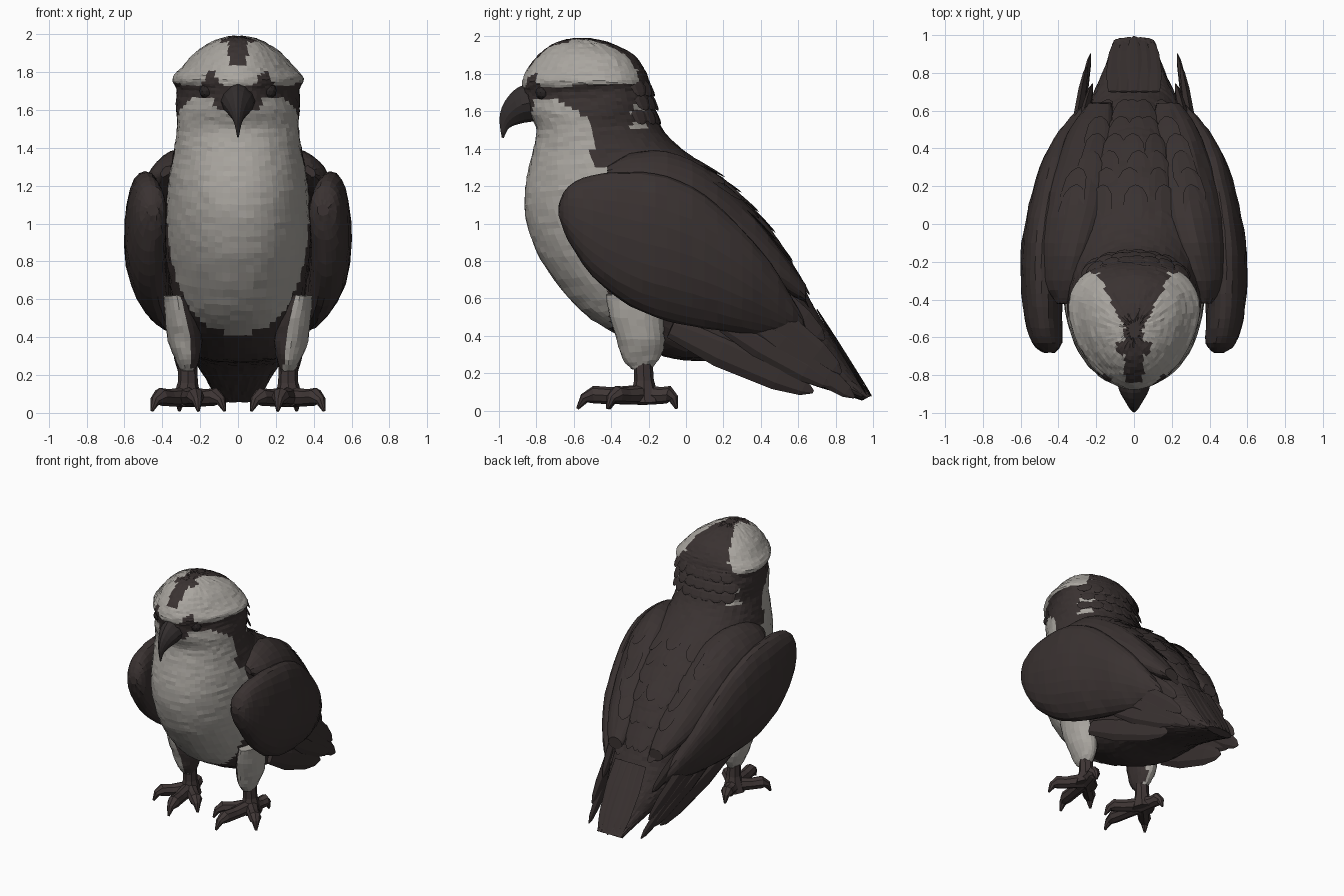
import bpy, bmesh, math, random
from mathutils import Vector
from mathutils.bvhtree import BVHTree

random.seed(4)
cube = bpy.data.objects.get("Cube")
if cube:
    bpy.data.objects.remove(cube)


def material(name, rgb):
    m = bpy.data.materials.new(name)
    m.use_nodes = True
    m.diffuse_color = (*rgb, 1)
    m.node_tree.nodes["Principled BSDF"].inputs["Base Color"].default_value = (*rgb, 1)
    return m


DARK = material("dark brown plumage", (.042, .032, .031))
PALE = material("pale grey plumage", (.40, .38, .35))
HORN = material("dark horn", (.034, .028, .028))
FOOT = material("brown foot skin", (.05, .037, .036))
EYE = material("dark eye", (.022, .018, .018))


def spline(rows, steps):
    """Smoothly fill in extra rows between the given ones."""
    out = []
    for i in range(len(rows) - 1):
        quad = [rows[max(0, min(len(rows) - 1, i + k))] for k in (-1, 0, 1, 2)]
        for s in range(steps):
            t = s / steps
            out.append([b + .5 * t * (c - a + t * (2 * a - 5 * b + 4 * c - d + t * (3 * (b - c) + d - a)))
                        for a, b, c, d in zip(*quad)])
    return out + [list(rows[-1])]


def skin(bm, rings):
    """Bridge rings of points into a closed skin."""
    loops = [[bm.verts.new(p) for p in ring] for ring in rings]
    n = len(loops[0])
    for a, b in zip(loops, loops[1:]):
        for i in range(n):
            j = (i + 1) % n
            bm.faces.new((a[i], a[j], b[j], b[i]))
    bm.faces.new(loops[0])
    bm.faces.new(loops[-1][::-1])


def loft(bm, rows, sides=24, steps=3, side=1, power=2, jitter=.003, shape=None):
    """Rows hold edge y, z, opposite edge y, z, half width and centre x."""
    rings = []
    for y0, z0, y1, z1, w, xc in spline(rows, steps):
        ring = []
        for k in range(sides):
            a = math.tau * k / sides
            u, v = (math.copysign(abs(f) ** (2 / power), f) for f in (math.cos(a), math.sin(a)))
            p = Vector((xc + w * v, (y0 + y1 + (y0 - y1) * u) / 2, (z0 + z1 + (z0 - z1) * u) / 2))
            if shape:
                shape(p)
            p += Vector([random.uniform(-jitter, jitter) for _ in range(3)])
            p.x *= side
            ring.append(p)
        rings.append(ring)
    skin(bm, rings)


def sweep(bm, pts, widths, thick, up, sides=8):
    """Sweep an oval along points; thick scales it along the up direction."""
    pts = [Vector(p) for p in pts]
    rings = []
    for i, p in enumerate(pts):
        d = (pts[min(i + 1, len(pts) - 1)] - pts[max(i - 1, 0)]).normalized()
        across = d.cross(Vector(up)).normalized()
        over = across.cross(d)
        rings.append([p + widths[i] * (across * math.cos(a) + over * thick * math.sin(a))
                      for a in (math.tau * k / sides for k in range(sides))])
    skin(bm, rings)


def feather(bm, start, end, width, up, thick=.16):
    start, end = Vector(start), Vector(end)
    pts = [start.lerp(end, t) for t in (0, .35, .75, .93, 1)]
    sweep(bm, pts, [width * f for f in (.6, 1, .85, .5, .1)], thick, up, 6)


def part(name, bm, mats, rule=None):
    bmesh.ops.recalc_face_normals(bm, faces=bm.faces)
    if rule:
        for f in bm.faces:
            f.material_index = rule(f)
    me = bpy.data.meshes.new(name)
    bm.to_mesh(me)
    for m in mats:
        me.materials.append(m)
    bpy.context.collection.objects.link(bpy.data.objects.new(name, me))


# Shaping: face narrows forward, wings tuck in below, mantle slopes outward
def narrow_face(p):
    blend = max(0, min(1, (p.z - 1.52) / .15))
    p.x *= 1 + blend * .75 * (p.y + .5)


def tuck_wing(p):
    p.x -= .4 * max(0, .9 - p.z) ** 2


def slope_mantle(p):
    p.z -= .5 * max(0, p.x - .32)


# Plumage pattern of the head and body: 0 dark, 1 pale
def plumage(face):
    x, y, z = face.calc_center_median()
    x = abs(x)
    brow = 1.745
    if y < -.6:
        brow = 1.73 + max(0, .09 - abs(x - .14) * 1.6)
    if z > brow:
        stripe = .09 if abs(y + .66) < .035 else .05 + max(0, y + .55) * .5
        if z < 1.83:
            stripe = 0
        return int(y < -.26 and x > stripe)
    if z > 1.3:
        spot = abs(y + .25) < .04 and (abs(z - 1.61) < .02 or abs(z - 1.53) < .02)
        cheek = 1.66 if x > .12 else 1.61
        return int(spot or (z < cheek and y < min(-.5, -.68 + (1.66 - z) * 1.5)))
    return int(y < -.39)


# Head, body and tail in one skin, from crown to tail tip
body_rows = [
    (-.60, 1.99, -.52, 1.99, .03), (-.70, 1.965, -.42, 1.97, .125), (-.79, 1.90, -.29, 1.91, .225),
    (-.85, 1.82, -.225, 1.83, .295), (-.875, 1.76, -.20, 1.77, .343), (-.865, 1.70, -.18, 1.71, .318),
    (-.84, 1.60, -.165, 1.62, .322), (-.80, 1.50, -.14, 1.53, .32), (-.82, 1.38, -.05, 1.42, .335),
    (-.85, 1.25, .10, 1.31, .36), (-.865, 1.10, .25, 1.20, .375), (-.83, .93, .40, 1.03, .385),
    (-.76, .78, .50, .90, .38), (-.60, .57, .58, .76, .36), (-.43, .44, .65, .62, .34),
    (-.12, .29, .72, .49, .32), (.15, .26, .77, .41, .28), (.40, .22, .82, .33, .23),
    (.70, .13, .90, .20, .16), (.94, .055, .99, .08, .11)]
body = bmesh.new()
loft(body, [r + (0,) for r in body_rows], 64, 5, power=2.15, shape=narrow_face)
part("body", body, [DARK, PALE], plumage)
trees = [BVHTree.FromBMesh(body)]

# Shoulder mantle pads and folded wings
pad_rows = [
    (-.42, 1.33, -.42, 1.28, .03, .38), (-.30, 1.39, -.30, 1.20, .10, .38), (-.10, 1.39, -.10, 1.10, .16, .34),
    (.10, 1.30, .10, .95, .18, .30), (.30, 1.11, .30, .80, .16, .26), (.50, .87, .50, .65, .12, .22),
    (.64, .67, .64, .58, .06, .18)]
wing_rows = [
    (-.68, 1.10, -.68, 1.04, .03, .45), (-.63, 1.20, -.63, .91, .08, .46), (-.50, 1.26, -.50, .72, .10, .48),
    (-.30, 1.275, -.30, .56, .11, .49), (-.10, 1.25, -.10, .48, .11, .485), (.10, 1.15, .10, .44, .10, .46),
    (.30, .97, .30, .41, .09, .42), (.45, .79, .45, .40, .07, .38), (.57, .60, .57, .40, .05, .34),
    (.64, .47, .64, .40, .02, .32)]
for side, label in ((1, "left"), (-1, "right")):
    pad = bmesh.new()
    loft(pad, pad_rows, side=side, shape=slope_mantle)
    part(label + "_mantle", pad, [DARK])
    trees.append(BVHTree.FromBMesh(pad))

    wing = bmesh.new()
    loft(wing, wing_rows, side=side, power=2.2, shape=tuck_wing)
    part(label + "_wing", wing, [DARK])

    # Long flight feathers behind the wing
    flight = bmesh.new()
    for start, end, width in (
            ((.34, .25, .78), (.22, .74, .38), .08), ((.34, .30, .62), (.25, .83, .2), .08),
            ((.34, .30, .52), (.23, .90, .07), .07), ((.34, .20, .46), (.26, .78, .13), .07),
            ((.34, -.08, .44), (.25, .68, .1), .09)):
        start, end = (Vector((p[0] * side, *p[1:])) for p in (start, end))
        feather(flight, start, end, width, (1, 0, 0), .35)
    part(label + "_flight_feathers", flight, [DARK])

    # Feathered thigh, dark on its inner face
    thigh = bmesh.new()
    loft(thigh, [
        (-.43, .62, -.08, .62, .07, .325), (-.41, .50, -.12, .48, .085, .30), (-.37, .38, -.115, .38, .09, .28),
        (-.34, .28, -.13, .30, .065, .268), (-.29, .22, -.18, .23, .04, .262)], 20, side=side)
    part(label + "_thigh", thigh, [PALE, DARK], lambda f: int(f.normal.x * side < -.5))

    # Shank, four toes and claws
    foot = bmesh.new()
    base = Vector((.27 * side, -.22, .085))
    sweep(foot, [(.265 * side, -.23, .28), (.265 * side, -.225, .16), base - Vector((0, 0, .045))],
          [.05, .053, .085], 1, (0, 1, 0))
    for x, y in ((.21, -.58), (.455, -.42), (.07, -.41), (.31, -.05)):
        tip = Vector((x * side, y, .01))
        knuckle, pad, claw = base.lerp(tip, .5), base.lerp(tip, .75), base.lerp(tip, .9)
        knuckle.z, pad.z, claw.z = .08, .085, .065
        sweep(foot, [base, knuckle, pad, claw, tip], [.055, .045, .048, .028, .008], 1, (0, 0, 1))
    part(label + "_foot", foot, [FOOT])

    # Eye
    eye = bmesh.new()
    bmesh.ops.create_icosphere(eye, subdivisions=2, radius=.04)
    bmesh.ops.translate(eye, verts=eye.verts, vec=(.165 * side, -.765, 1.70))
    part(label + "_eye", eye, [EYE])

# Hooked beak
beak = bmesh.new()
loft(beak, [(*r, 0) for r in (
    (-.80, 1.76, -.78, 1.55, .10), (-.895, 1.73, -.86, 1.54, .08), (-.95, 1.68, -.90, 1.53, .055),
    (-.985, 1.62, -.93, 1.52, .035), (-.998, 1.55, -.955, 1.50, .018), (-.985, 1.46, -.975, 1.455, .005))],
    12, 2, power=1.6, jitter=0)
part("beak", beak, [HORN])


def drop(x, y):
    """Highest point of the back below a spot, with its normal."""
    hits = [t.ray_cast(Vector((x, y, 3)), Vector((0, 0, -1))) for t in trees]
    hits = [h for h in hits if h[0]]
    return max(hits, key=lambda h: h[0].z)[:2] if hits else None


# Overlapping back feathers
back = bmesh.new()
for row in range(6):
    y = .0 + row * .09
    reach = .36 - row * .04
    for k in range(5):
        x = reach * (k / 2 - 1) + random.uniform(-.03, .03)
        a, b = drop(x, y), drop(x * .85, y + .2)
        if a and b:
            feather(back, a[0] - a[1] * .01, b[0] + b[1] * .012, .07, a[1] + b[1], .1)
part("back_feathers", back, [DARK])

# Tail feathers fanned along the top of the tail
tail = bmesh.new()
for k in range(-2, 3):
    feather(tail, (k * .055, .70, .54), (k * .045, .995 - abs(k) * .012, .075), .045, (0, .8, .5))
part("tail_feathers", tail, [DARK])

# Ragged nape feathers in rows around the back of the head
nape = bmesh.new()
for row in range(4):
    z = 1.84 - row * .075
    for k in range(7):
        a = math.radians((k - 3) * 14 + (row % 2) * 4)
        out = Vector((math.sin(a), math.cos(a), 0))
        hit = trees[0].ray_cast(Vector((0, -.5, z)) + out, -out)[0]
        if hit:
            feather(nape, hit - out * .01, hit + out * .03 - Vector((0, 0, .085)), .055, out)
part("nape_feathers", nape, [DARK])
